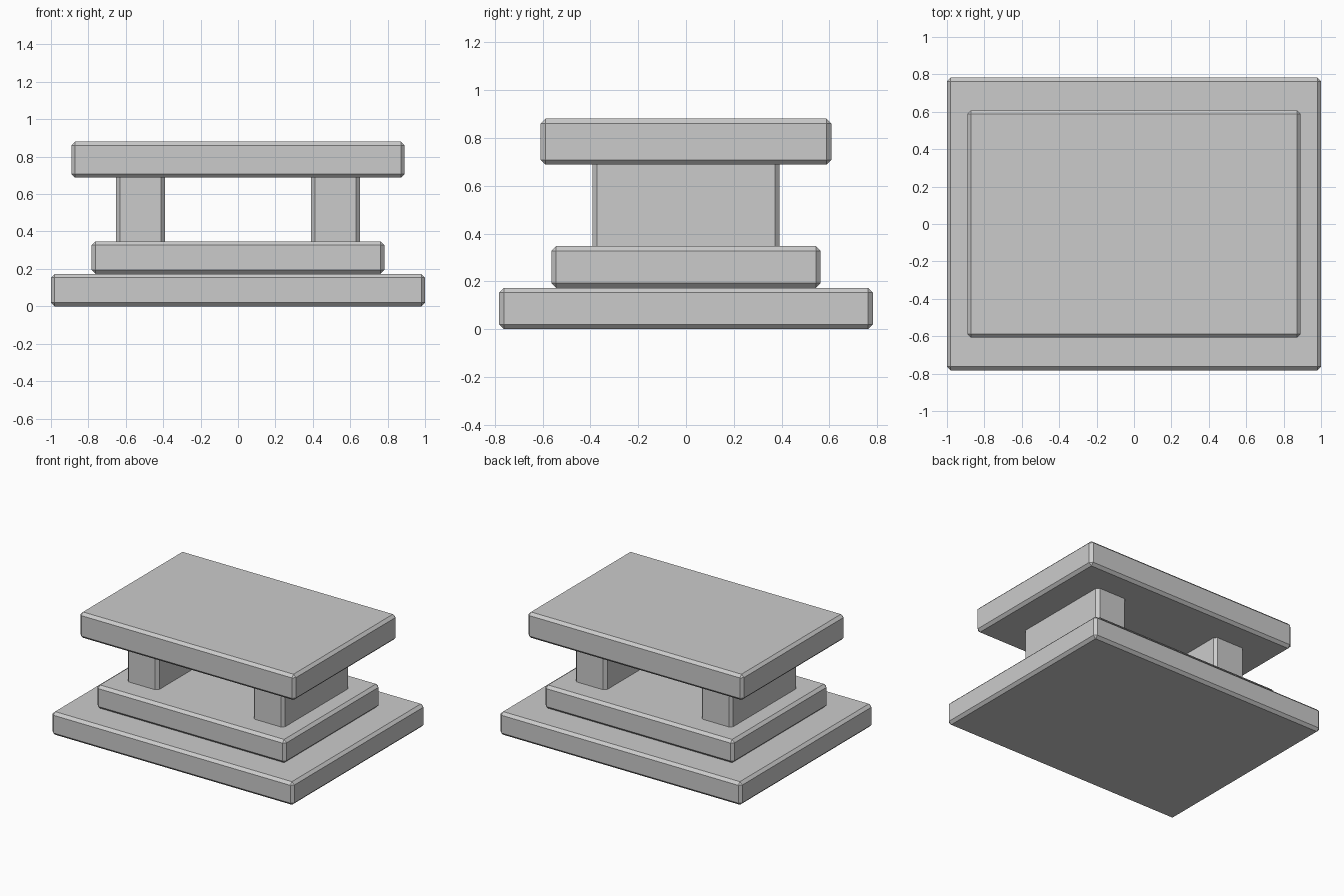
import bpy

if "Cube" in bpy.data.objects:
    bpy.data.objects.remove(bpy.data.objects["Cube"])

BEVEL = 0.02


def slab(name, x0, x1, half_y, z0, z1):
    """Chamfered box, centred on y."""
    bpy.ops.mesh.primitive_cube_add(size=1, location=((x0 + x1) / 2, 0, (z0 + z1) / 2))
    ob = bpy.context.object
    ob.name = name
    ob.scale = (x1 - x0, 2 * half_y, z1 - z0)
    bpy.ops.object.transform_apply(location=False, rotation=False, scale=True)
    mod = ob.modifiers.new("chamfer", 'BEVEL')
    mod.width = BEVEL
    mod.segments = 1
    return ob


# Stepped base
slab("base", -1.0, 1.0, 0.782, 0.0, 0.173)
slab("plinth", -0.782, 0.782, 0.563, 0.173, 0.347)

# Supports, ends sunk into the plinth and the top
for side, name in ((-1, "left_support"), (1, "right_support")):
    xs = sorted((side * 0.391, side * 0.651))
    slab(name, xs[0], xs[1], 0.392, 0.325, 0.71)

# Top slab
slab("top_slab", -0.891, 0.891, 0.608, 0.688, 0.881)
